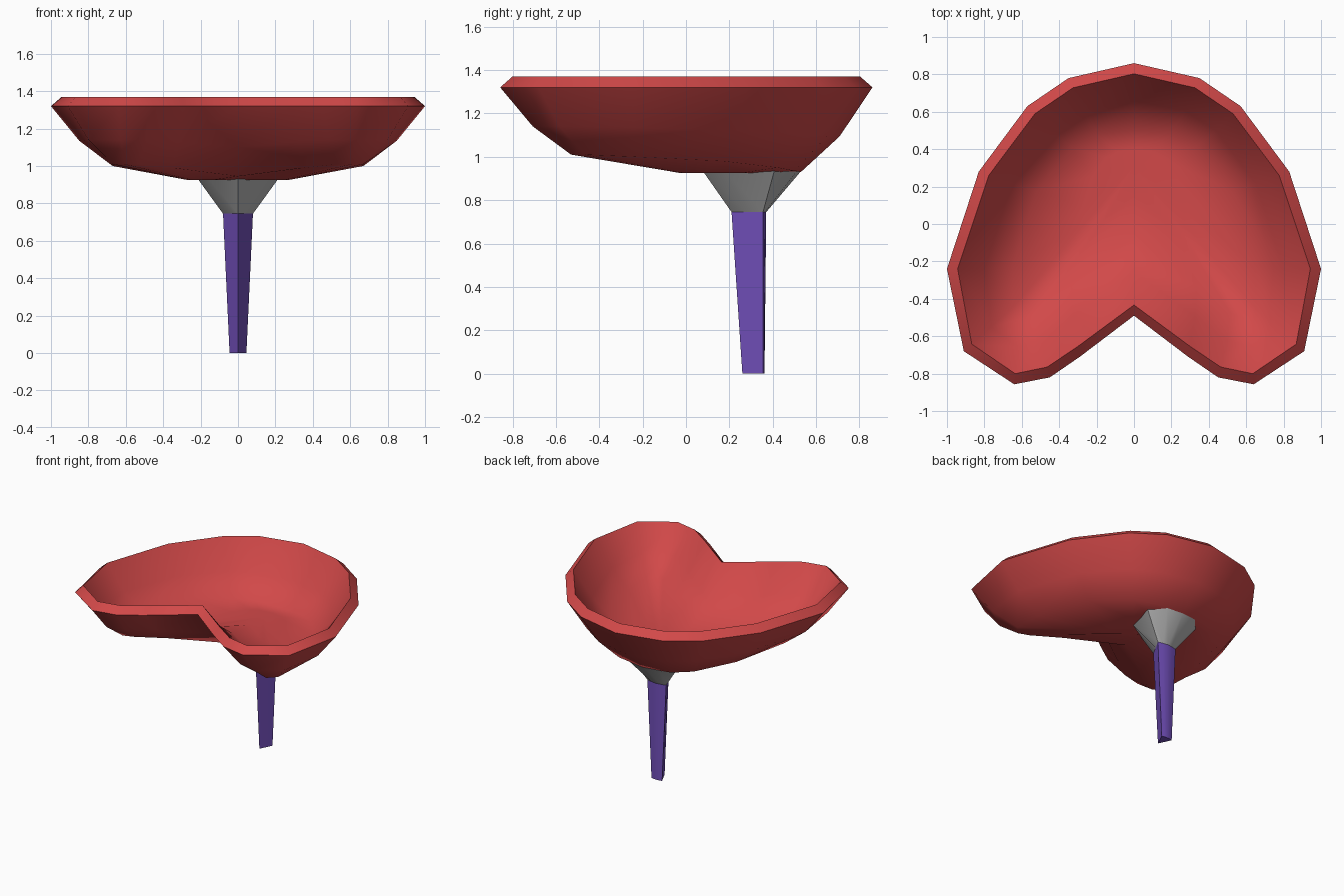
import bpy, bmesh, math
from mathutils import Vector

if "Cube" in bpy.data.objects:
    bpy.data.objects.remove(bpy.data.objects["Cube"])


def material(name, rgb):
    m = bpy.data.materials.new(name)
    m.diffuse_color = (*rgb, 1)
    m.use_nodes = True
    m.node_tree.nodes["Principled BSDF"].inputs["Base Color"].default_value = m.diffuse_color
    return m


RED = material("red", (0.64, 0.066, 0.066))
GREY = material("grey", (0.48, 0.48, 0.48))
PURPLE = material("purple", (0.17, 0.08, 0.50))


def mirrored(half):
    """Close a half ring (back to front along +x) across x = 0."""
    pts = [Vector(p) for p in half]
    return pts + [Vector((-p.x, p.y, p.z)) for p in pts[-2:0:-1]]


def loft(name, rings, mat, angle):
    """Skin a stack of equal-length rings and fan both ends to a centre."""
    bm = bmesh.new()
    rows = [[bm.verts.new(p) for p in r] for r in rings]
    n = len(rows[0])
    for a, b in zip(rows, rows[1:]):
        for i in range(n):
            j = (i + 1) % n
            bm.faces.new((a[i], a[j], b[j], b[i]))
    for row in (rows[0], rows[-1]):
        c = bm.verts.new((0, 0.31, sum(v.co.z for v in row) / n))
        for i in range(n):
            bm.faces.new((c, row[i], row[(i + 1) % n]))
    bmesh.ops.recalc_face_normals(bm, faces=bm.faces)
    me = bpy.data.meshes.new(name)
    bm.to_mesh(me)
    bm.free()
    me.materials.append(mat)
    ob = bpy.data.objects.new(name, me)
    bpy.context.collection.objects.link(ob)
    bpy.ops.object.select_all(action='DESELECT')
    ob.select_set(True)
    bpy.context.view_layer.objects.active = ob
    bpy.ops.object.shade_smooth_by_angle(angle=math.radians(angle))
    return ob


# Bowl: kidney-shaped rim outline and the ring where wall meets floor
RIM = [(0, .86), (.35, .78), (.57, .63), (.83, .28), (1, -.24),
       (.91, -.68), (.64, -.857), (.45, -.82), (.29, -.71), (0, -.49)]
FOOT = [(0, .53, .93), (.22, .50, .935), (.36, .42, .95), (.55, .17, .98),
        (.67, -.24, 1.0), (.67, -.47, 1.01), (.61, -.53, 1.01),
        (.53, -.50, 1.01), (.35, -.35, .99), (0, -.09, .945)]
rim = [Vector((x, y, 1.32)) for x, y in RIM]
foot = [Vector(p) for p in FOOT]
mid, floor = [], []
for r, f in zip(rim, foot):
    m = r.lerp(f, 0.46)
    m.z = f.z + 0.42 * (r.z - f.z)
    mid.append(m)
    c = f.lerp(Vector((0, 0.31, 0)), 0.6)
    floor.append(Vector((c.x, c.y, 0.925)))


def inside(ring, shift, lift):
    """Inner skin of a ring: moved toward the foot ring and raised."""
    out = []
    for p, f in zip(ring, foot):
        d = Vector((f.x - p.x, f.y - p.y, 0))
        if d.length < 1e-4:
            d = Vector((-p.x, 0.31 - p.y, 0))
        out.append(p + d.normalized() * shift + Vector((0, 0, lift)))
    return out


inner_floor = [p + Vector((0, 0, 0.07)) for p in floor]
bowl = [inner_floor, inside(foot, .03, .065), inside(mid, .05, .052),
        inside(rim, .057, .05), rim, mid, foot, floor]
loft("bowl", [mirrored(r) for r in bowl], RED, 62)


# Stem: tapered kite section with its point to the front
def kite(front, side_x, side_y, back, z):
    return mirrored([(0, back, z), (side_x / 2, (side_y + back) / 2 + .002, z),
                     (side_x, side_y, z), (side_x / 2, (side_y + front) / 2, z),
                     (0, front, z)])


stem_top = kite(.21, .08, .355, .37, .745)
loft("stem", [kite(.26, .045, .355, .362, 0), stem_top], PURPLE, 40)

# Collar: flares from the stem top up into the bowl underside
collar_top = mirrored([(0, .54, .945), (.13, .52, .945), (.225, .41, .945),
                       (.17, .17, .945), (0, .07, .945)])
loft("collar", [stem_top, collar_top], GREY, 40)
